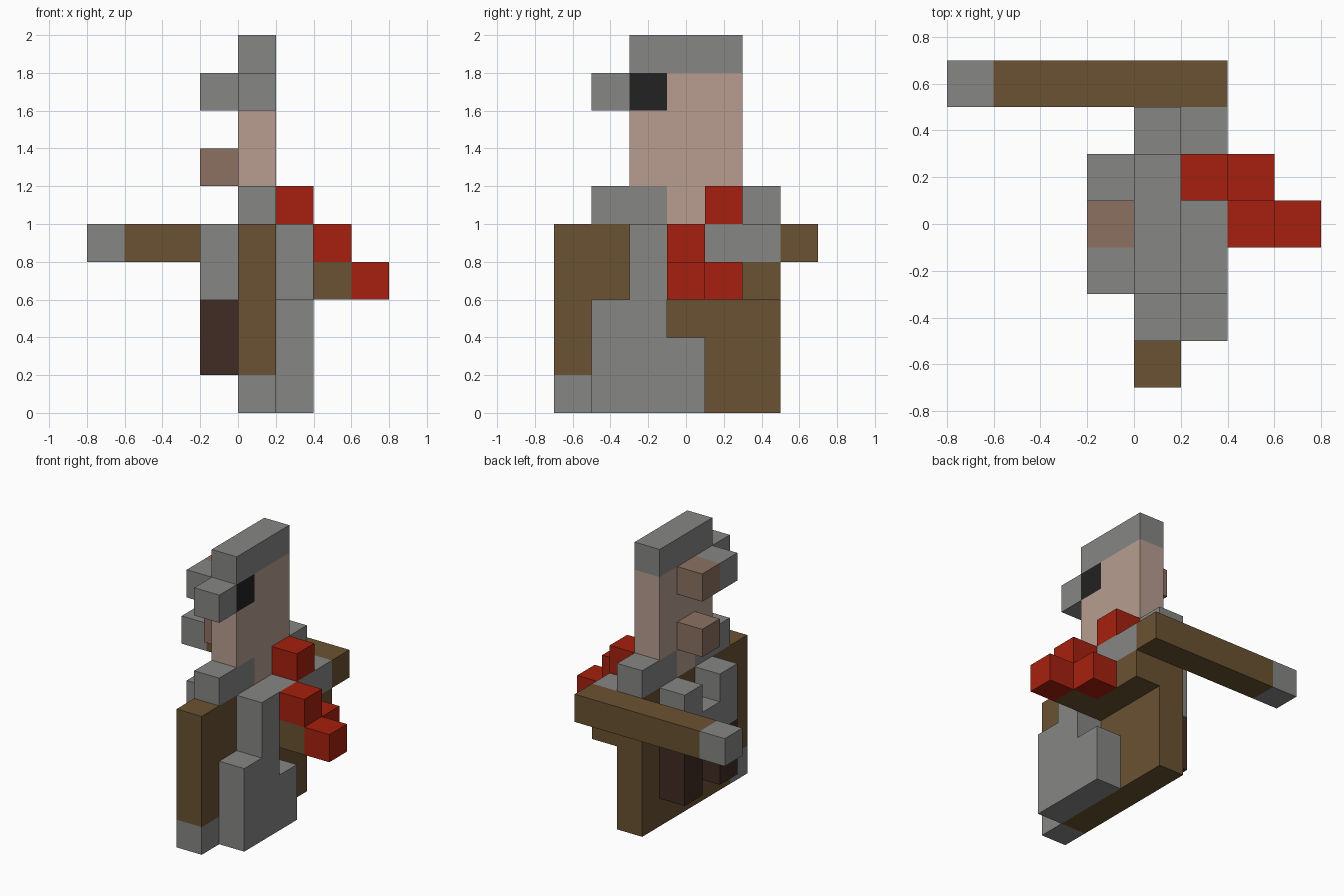
import bpy, bmesh
from mathutils import Vector

cube = bpy.data.objects.get("Cube")
if cube:
    bpy.data.objects.remove(cube, do_unlink=True)


def linear(c):
    c /= 255
    return c / 12.92 if c < 0.04045 else ((c + 0.055) / 1.055) ** 2.4


def material(name, *rgb):
    m = bpy.data.materials.new(name)
    color = [linear(c) for c in rgb] + [1]
    m.use_nodes = True
    m.node_tree.nodes["Principled BSDF"].inputs["Base Color"].default_value = color
    m.diffuse_color = color
    return m


grey = material("grey", 134, 135, 133)
brown = material("brown", 106, 82, 50)
dark_brown = material("dark brown", 64, 44, 36)
skin = material("skin", 184, 158, 145)
tan = material("tan", 139, 113, 97)
red = material("red", 166, 32, 14)
black = material("black", 34, 34, 34)


def part(name, mat, *boxes):
    """One object from boxes, each given as x, y and z ranges."""
    bm = bmesh.new()
    for ranges in boxes:
        lo, hi = (Vector(p) for p in zip(*ranges))
        for v in bmesh.ops.create_cube(bm, size=1)["verts"]:
            v.co = (lo + hi) / 2 + v.co * (hi - lo)
    mesh = bpy.data.meshes.new(name)
    bm.to_mesh(mesh)
    bm.free()
    mesh.materials.append(mat)
    obj = bpy.data.objects.new(name, mesh)
    bpy.context.collection.objects.link(obj)


# Vertical layers from the model's right to its left
SIDE, CORE, LIMB, HAND, TIP = [(i / 5, (i + 1) / 5) for i in range(-1, 4)]

# Head
part("hat", grey, (CORE, (-.3, .3), (1.8, 2)))
part("head", skin, (CORE, (-.3, .3), (1.2, 1.6)), (CORE, (-.1, .3), (1.6, 1.8)))
part("neck", skin, (CORE, (-.1, .1), (1, 1.2)))
part("eye", black, (CORE, (-.3, -.1), (1.6, 1.8)))
part("brim", grey, (CORE, (-.5, -.3), (1.6, 1.8)), (SIDE, (-.3, -.1), (1.6, 1.8)))
part("ears", tan, *[(SIDE, (-.1, .1), (z, z + .2)) for z in (1.2, 1.6)])

# Torso
part("collar", grey, (CORE, (-.5, -.1), (1, 1.2)), (CORE, (.1, .5), (1, 1.2)))
part("torso", brown, (CORE, (-.7, -.5), (.2, 1)), (CORE, (-.5, .5), (0, 1)))
part("front_toe", grey, (CORE, (-.7, -.5), (0, .2)))

# Side harness and straps
part("side_harness", grey, (SIDE, (-.3, -.1), (.6, 1)),
     (SIDE, (-.1, .1), (.6, .8)), (SIDE, (.1, .3), (.6, 1)))
part("side_straps", dark_brown, *[(SIDE, (y, y + .2), (.2, .6)) for y in (-.3, .1)])

# Left leg and shoulder
part("left_leg", grey, (LIMB, (-.5, -.3), (0, .6)), (LIMB, (-.3, -.1), (0, 1)),
     (LIMB, (-.1, .1), (0, .4)))
part("left_shoulder", grey, (LIMB, (-.1, .5), (.8, 1)))
part("left_sleeve", brown, (LIMB, (-.1, .5), (.6, .8)), (HAND, (-.1, .1), (.6, .8)))

# Red blocks on the left arm
part("red_blocks", red, (LIMB, (.1, .3), (1, 1.2)), (HAND, (-.1, .1), (.8, 1)),
     (HAND, (.1, .3), (.6, .8)), (TIP, (-.1, .1), (.6, .8)))

# Long rear arm
part("rear_arm", brown, ((-.6, .4), (.5, .7), (.8, 1)))
part("rear_hand", grey, ((-.8, -.6), (.5, .7), (.8, 1)))
